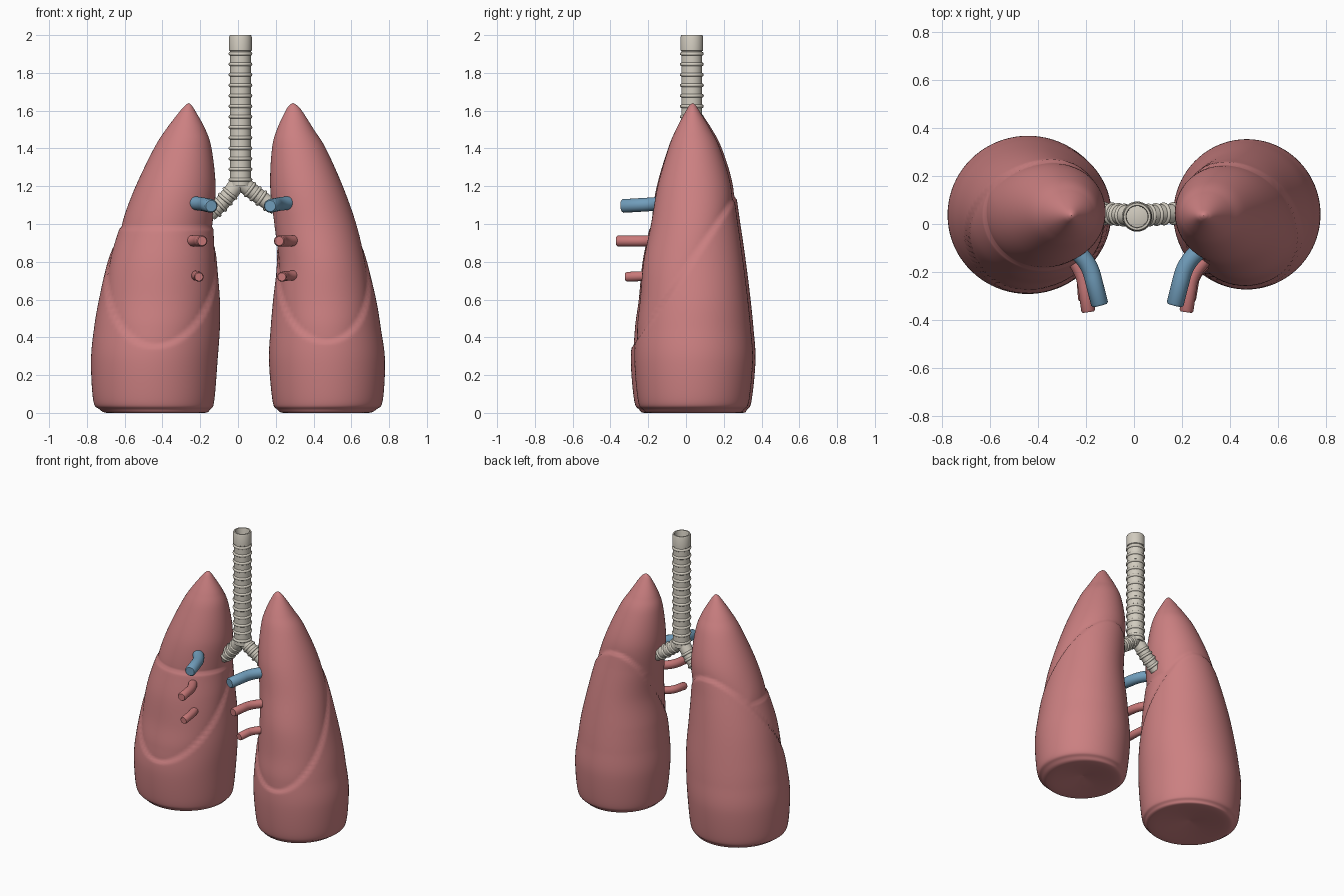
import bpy, bmesh, math
from mathutils import Vector

if "Cube" in bpy.data.objects:
    bpy.data.objects.remove(bpy.data.objects["Cube"])


def material(name, rgb):
    m = bpy.data.materials.new(name)
    m.diffuse_color = (*rgb, 1)
    m.use_nodes = True
    m.node_tree.nodes["Principled BSDF"].inputs["Base Color"].default_value = m.diffuse_color
    return m


PINK = material("lung pink", (0.60, 0.215, 0.22))
RED = material("vein red", (0.58, 0.19, 0.19))
BLUE = material("artery blue", (0.165, 0.34, 0.50))
CREAM = material("cartilage cream", (0.64, 0.60, 0.52))


def finish(bm, name, mat, angle=40):
    bmesh.ops.remove_doubles(bm, verts=bm.verts, dist=1e-5)
    bmesh.ops.recalc_face_normals(bm, faces=bm.faces)
    me = bpy.data.meshes.new(name)
    bm.to_mesh(me)
    bm.free()
    ob = bpy.data.objects.new(name, me)
    bpy.context.collection.objects.link(ob)
    me.materials.append(mat)
    bpy.ops.object.select_all(action='DESELECT')
    ob.select_set(True)
    bpy.context.view_layer.objects.active = ob
    bpy.ops.object.shade_smooth_by_angle(angle=math.radians(angle))
    return ob


def skin(bm, rings):
    """Join successive rings of points with quads."""
    vs = [[bm.verts.new(p) for p in r] for r in rings]
    n = len(vs[0])
    for a, b in zip(vs, vs[1:]):
        for i in range(n):
            j = (i + 1) % n
            bm.faces.new((a[i], a[j], b[j], b[i]))
    return vs


def catmull(rows, steps):
    out = []
    for i in range(len(rows) - 1):
        p = [rows[max(0, min(len(rows) - 1, i + k))] for k in (-1, 0, 1, 2)]
        for s in range(steps):
            t = s / steps
            out.append([0.5 * (2 * b + (c - a) * t + (2 * a - 5 * b + 4 * c - d) * t * t
                               + (3 * b - a - 3 * c + d) * t ** 3) for a, b, c, d in zip(*p)])
    return out + [list(rows[-1])]


# Lungs: z, outer x, inner x, front y, back y
RIGHT_SIDE = [
    (0.03, -0.445, -0.441, 0.038, 0.042), (0.0, -0.67, -0.20, -0.20, 0.28),
    (0.02, -0.735, -0.145, -0.25, 0.325), (0.07, -0.767, -0.125, -0.275, 0.348),
    (0.28, -0.778, -0.108, -0.292, 0.368), (0.45, -0.762, -0.096, -0.276, 0.357),
    (0.6, -0.736, -0.096, -0.252, 0.342), (0.8, -0.69, -0.112, -0.23, 0.317),
    (1.0, -0.622, -0.127, -0.19, 0.288), (1.2, -0.542, -0.118, -0.155, 0.255),
    (1.4, -0.445, -0.14, -0.095, 0.19), (1.5, -0.382, -0.172, -0.053, 0.138),
    (1.6, -0.305, -0.227, 0.0, 0.073), (1.63, -0.277, -0.247, 0.02, 0.05),
    (1.64, -0.262, -0.261, 0.035, 0.036)]
LEFT_SIDE = [
    (0.03, 0.468, 0.472, 0.038, 0.042), (0.0, 0.67, 0.26, -0.18, 0.26),
    (0.02, 0.735, 0.205, -0.23, 0.31), (0.07, 0.767, 0.182, -0.255, 0.335),
    (0.28, 0.778, 0.164, -0.273, 0.354), (0.45, 0.756, 0.173, -0.265, 0.343),
    (0.6, 0.731, 0.186, -0.245, 0.328), (0.8, 0.683, 0.206, -0.225, 0.303),
    (1.0, 0.628, 0.19, -0.185, 0.275), (1.2, 0.555, 0.17, -0.15, 0.243),
    (1.4, 0.465, 0.18, -0.093, 0.18), (1.5, 0.402, 0.206, -0.053, 0.13),
    (1.6, 0.338, 0.252, 0.0, 0.07), (1.63, 0.31, 0.274, 0.02, 0.05),
    (1.64, 0.291, 0.29, 0.035, 0.036)]


def crease(d):
    """Fissure step: crisp lower lip, slow recovery above."""
    return 0.012 * (math.exp(-d / 0.06) if d > 0 else math.exp(-(d / 0.006) ** 2))


def lung(name, rows, horizontal):
    rings = []
    n = 80
    for z, xo, xi, yf, yb in catmull(rows, 14):
        c = Vector(((xo + xi) / 2, (yf + yb) / 2, max(z, 0)))
        ring = []
        for k in range(n):
            a = 2 * math.pi * k / n
            v = Vector((abs(xo - xi) / 2 * math.cos(a), abs(yb - yf) / 2 * math.sin(a), 0))
            y = c.y + v.y
            g = 0
            if 0.15 < z < 1.5:
                g = crease((z - 0.77 - 1.42 * y) / 1.74)
                if horizontal and y < 0.15:
                    g = max(g, crease(z - 0.98))
            ring.append(c + v * (1 - g / max(v.length, 0.05)))
        rings.append(ring)
    bm = bmesh.new()
    vs = skin(bm, rings)
    bm.faces.new(vs[0])
    bm.faces.new(vs[-1])
    finish(bm, name, PINK, 50)


lung("right_lung", RIGHT_SIDE, True)
lung("left_lung", LEFT_SIDE, False)


# Tubes swept along a path, with a radius for each point
def sweep(bm, pts, radii, n=32, caps=True):
    pts = [Vector(p) for p in pts]
    rings = []
    for i, p in enumerate(pts):
        t = Vector((0, 0, 0))
        for a, b in ((i - 1, i), (i, i + 1)):
            if a >= 0 and b < len(pts):
                t += (pts[b] - pts[a]).normalized()
        t.normalize()
        ref = Vector((0, 1, 0)) if abs(t.y) < 0.7 else Vector((0, 0, 1))
        u = t.cross(ref).normalized()
        w = t.cross(u)
        rings.append([p + radii[i] * (u * math.cos(2 * math.pi * k / n) + w * math.sin(2 * math.pi * k / n))
                      for k in range(n)])
    vs = skin(bm, rings)
    if caps:
        bm.faces.new(vs[0])
        bm.faces.new(vs[-1])


def add_ring(bm, p, direction, major, minor):
    """Rounded cartilage band around a tube."""
    d = Vector(direction).normalized()
    prof = [(-1, -1.5), (-1, 0.1), (-0.6, 0.8), (0, 1), (0.6, 0.8), (1, 0.1), (1, -1.5)]
    sweep(bm, [Vector(p) + d * minor * 1.2 * a for a, _ in prof],
          [major + minor * b for _, b in prof], caps=False)


# Trachea: hollow pipe, open at the top, banded with rings
TX, TY = 0.013, 0.031
bm = bmesh.new()
outline = [(1.2, 0.055), (1.915, 0.055), (1.918, 0.06), (1.99, 0.06), (2.0, 0.056),
           (2.0, 0.047), (1.99, 0.044), (1.6, 0.043)]
rings = [[(TX + r * math.cos(2 * math.pi * k / 40), TY + r * math.sin(2 * math.pi * k / 40), z)
          for k in range(40)] for z, r in outline]
vs = skin(bm, rings)
bm.faces.new(vs[0])
bm.faces.new(vs[-1])
finish(bm, "trachea", CREAM)

bm = bmesh.new()
for i in range(13):
    add_ring(bm, (TX, TY, 1.235 + i * 0.0555), (0, 0, 1), 0.055, 0.008)
finish(bm, "trachea_rings", CREAM)

# Bronchi: branch from the foot of the trachea
for name, path in (
        ("right_bronchus", [(0.013, TY, 1.235), (-0.04, 0.037, 1.165), (-0.09, 0.042, 1.105), (-0.15, 0.045, 1.05)]),
        ("left_bronchus", [(0.013, TY, 1.225), (0.06, 0.037, 1.185), (0.12, 0.042, 1.14), (0.20, 0.045, 1.085)])):
    bm = bmesh.new()
    sweep(bm, path, [0.044, 0.042, 0.04, 0.038])
    pts = [Vector(p) for p in path]
    for a, b in zip(pts[1:], pts[2:]):
        for f in (0.05, 0.55):
            add_ring(bm, a.lerp(b, f), b - a, 0.041, 0.007)
    finish(bm, name, CREAM)


# Vessels: bent stubs leaving the front inner face of each lung
def vessel(name, mat, r, end, bend, root):
    pts = [Vector(p) for p in (end, bend, root)]
    back = (pts[1] - pts[0]).normalized()
    path = [pts[0], pts[0] + back * 0.008]
    radii = [r * 0.82, r]
    p0, p2 = pts[1].lerp(pts[0], 0.3), pts[1].lerp(pts[2], 0.4)
    for i in range(7):
        t = i / 6
        path.append(p0.lerp(pts[1], t).lerp(pts[1].lerp(p2, t), t))
        radii.append(r)
    path.append(pts[2])
    radii.append(r)
    bm = bmesh.new()
    sweep(bm, path, radii, 24)
    finish(bm, name, mat)


vessel("right_artery", BLUE, 0.036, (-0.142, -0.34, 1.095), (-0.185, -0.17, 1.105), (-0.27, -0.08, 1.115))
vessel("left_artery", BLUE, 0.036, (0.170, -0.34, 1.095), (0.213, -0.17, 1.105), (0.30, -0.08, 1.115))
vessel("right_upper_vein", RED, 0.029, (-0.19, -0.368, 0.91), (-0.212, -0.215, 0.91), (-0.27, -0.12, 0.912))
vessel("left_upper_vein", RED, 0.029, (0.218, -0.368, 0.91), (0.24, -0.215, 0.91), (0.32, -0.12, 0.912))
vessel("right_lower_vein", RED, 0.026, (-0.207, -0.32, 0.72), (-0.215, -0.21, 0.725), (-0.24, -0.12, 0.73))
vessel("left_lower_vein", RED, 0.026, (0.232, -0.32, 0.72), (0.25, -0.21, 0.725), (0.33, -0.13, 0.73))
